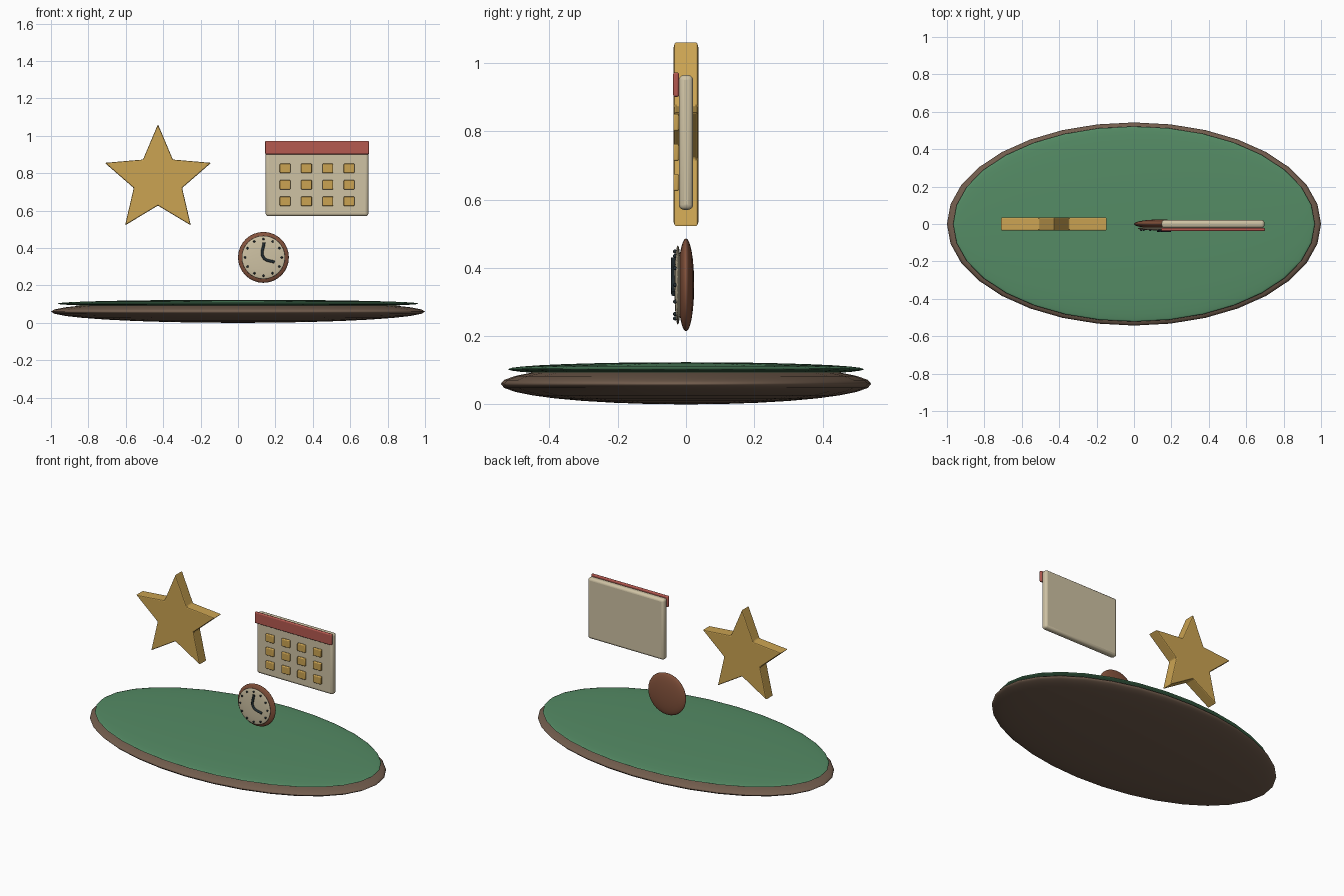
import bpy, bmesh
from math import sin, cos, pi, radians

if "Cube" in bpy.data.objects:
    bpy.data.objects.remove(bpy.data.objects["Cube"])


def material(name, r, g, b):
    m = bpy.data.materials.new(name)
    m.diffuse_color = (r, g, b, 1)
    m.use_nodes = True
    m.node_tree.nodes["Principled BSDF"].inputs["Base Color"].default_value = m.diffuse_color
    return m


WOOD = material("dark_wood", .17, .11, .075)
GREEN = material("green", .09, .26, .13)
GOLD = material("gold", .60, .37, .085)
CREAM = material("cream", .62, .54, .37)
RED = material("red", .46, .10, .08)
BROWN = material("brown", .23, .085, .045)
DARK = material("dark", .015, .025, .03)


def finish(obj, name, mat, bevel=0, segments=3):
    obj.name = name
    obj.data.materials.append(mat)
    if bevel:
        mod = obj.modifiers.new("bevel", "BEVEL")
        mod.width, mod.segments = bevel, segments
    return obj


def ellipsoid(name, loc, radii, mat, facing=False, segs=32, rings=16):
    # facing=True turns the pole toward the front
    bpy.ops.mesh.primitive_uv_sphere_add(segments=segs, ring_count=rings, radius=1, location=loc,
                                         rotation=(radians(90) if facing else 0, 0, 0))
    obj = bpy.context.object
    obj.scale = radii
    bpy.ops.object.shade_smooth()
    return finish(obj, name, mat)


def box(name, loc, size, mat, bevel):
    bpy.ops.mesh.primitive_cube_add(size=1, location=loc)
    obj = bpy.context.object
    obj.scale = size
    bpy.ops.object.transform_apply(location=False, rotation=False, scale=True)
    finish(obj, name, mat, bevel)
    bpy.ops.object.shade_smooth_by_angle(angle=radians(35))
    return obj


# Oval base with a green top layer
ellipsoid("base", (0, 0, .06), (1, .543, .06), WOOD)
ellipsoid("base_top", (0, 0, .103), (.967, .522, .0205), GREEN)

# Five-pointed star
bm = bmesh.new()
ring = []
for i in range(10):
    r = .136 if i % 2 else .299
    ring.append(bm.verts.new((-.428 + r * sin(i * pi / 5), -.036, .763 + r * cos(i * pi / 5))))
front = bm.faces.new(ring)
ext = bmesh.ops.extrude_face_region(bm, geom=[front])
bmesh.ops.translate(bm, vec=(0, .072, 0),
                    verts=[v for v in ext["geom"] if isinstance(v, bmesh.types.BMVert)])
if front not in bm.faces[:]:
    bm.faces.new(ring)
bmesh.ops.recalc_face_normals(bm, faces=bm.faces[:])
mesh = bpy.data.meshes.new("star")
bm.to_mesh(mesh)
bm.free()
star = bpy.data.objects.new("star", mesh)
bpy.context.collection.objects.link(star)
finish(star, "star", GOLD, .006, 2)

# Calendar: page, header bar and day cells
box("calendar_page", (.4225, 0, .7675), (.55, .042, .395), CREAM, .015)
box("calendar_header", (.4225, -.029, .937), (.555, .017, .072), RED, .006)
for row in range(3):
    for col in range(4):
        box(f"calendar_day_{row}_{col}", (.252 + col * .114, -.029, .826 - row * .088),
            (.058, .016, .05), GOLD, .005)

# Clock: case, dial, hour dots and hands
CX, CZ = .136, .35
ellipsoid("clock_case", (CX, 0, CZ), (.136, .136, .024), BROWN, True)
ellipsoid("clock_dial", (CX, -.024, CZ), (.116, .116, .01), CREAM, True)
for i in range(12):
    a = i * pi / 6
    ellipsoid(f"hour_dot_{i}", (CX + .098 * sin(a), -.032, CZ + .098 * cos(a)),
              (.006, .006, .006), DARK, True, 12, 8)

curve = bpy.data.curves.new("clock_hands", "CURVE")
curve.dimensions = "3D"
curve.bevel_depth, curve.bevel_resolution = .0075, 3
curve.use_fill_caps = True
spline = curve.splines.new("BEZIER")
spline.bezier_points.add(2)
for p, (x, z) in zip(spline.bezier_points, [(.139, .43), (.136, .35), (.196, .324)]):
    p.co = (x, -.036, z)
    p.handle_left_type = p.handle_right_type = "AUTO"
hands = bpy.data.objects.new("clock_hands", curve)
bpy.context.collection.objects.link(hands)
finish(hands, "clock_hands", DARK)
